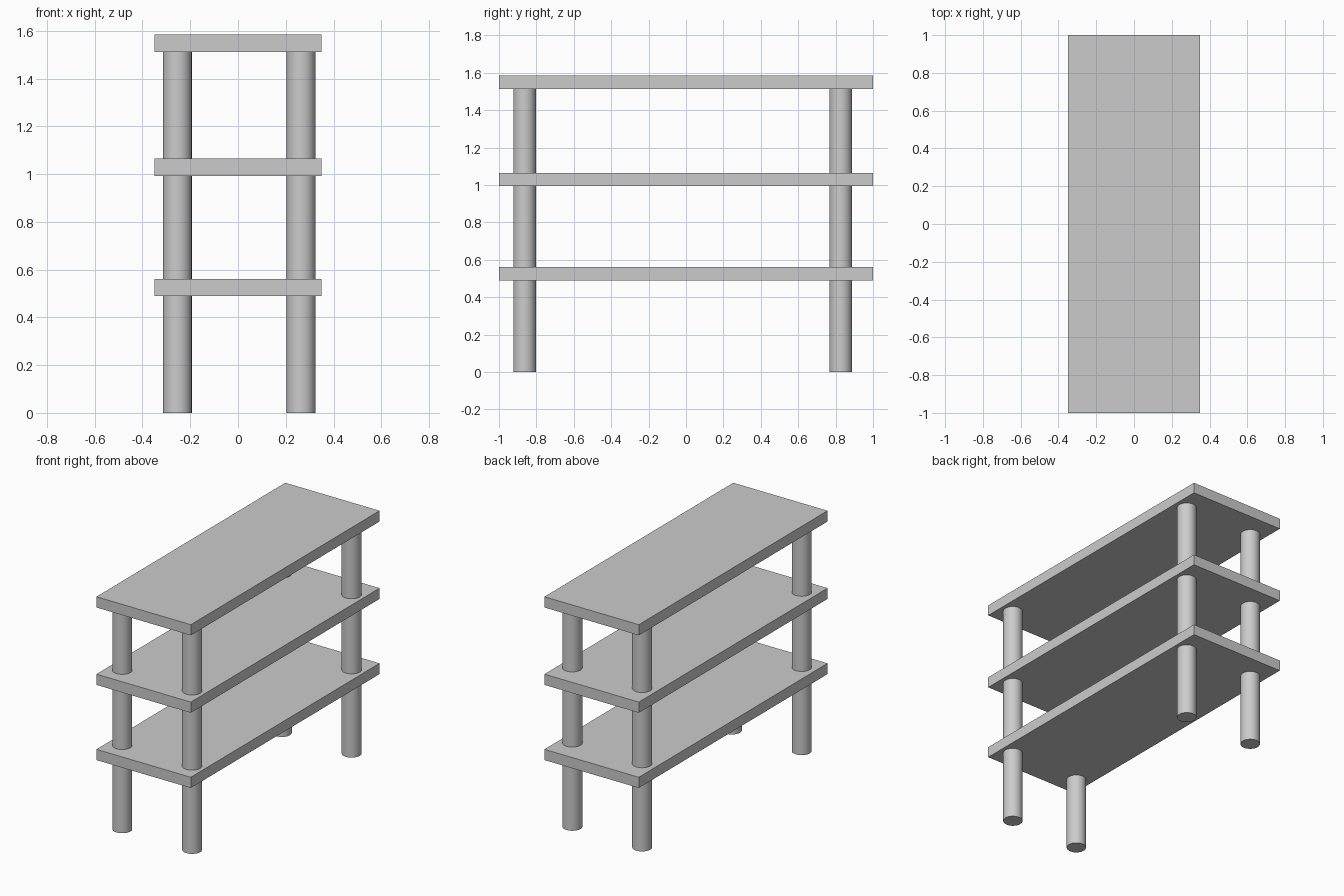
import bpy

cube = bpy.data.objects.get("Cube")
if cube:
    bpy.data.objects.remove(cube, do_unlink=True)

grey = bpy.data.materials.new("light_grey")
grey.use_nodes = True
colour = (0.6, 0.6, 0.6, 1)
grey.diffuse_color = colour
grey.node_tree.nodes["Principled BSDF"].inputs["Base Color"].default_value = colour

WIDTH, LENGTH, THICKNESS = 0.70, 2.0, 0.072
LEG_RADIUS = 0.0605


def finish(name):
    obj = bpy.context.object
    obj.name = obj.data.name = name
    obj.data.materials.append(grey)
    return obj


# Three flat boards
for name, top in (("lower_shelf", 0.561), ("middle_shelf", 1.065), ("top_board", 1.584)):
    bpy.ops.mesh.primitive_cube_add(size=1, location=(0, 0, top - THICKNESS / 2))
    board = finish(name)
    board.scale = (WIDTH, LENGTH, THICKNESS)
    bpy.ops.object.transform_apply(location=False, rotation=False, scale=True)

# Four round legs running through the shelves into the top board
LEG_HEIGHT = 1.54
for side, x in (("right", -0.254), ("left", 0.264)):
    for end, y in (("front", -0.863), ("back", 0.827)):
        bpy.ops.mesh.primitive_cylinder_add(
            vertices=48, radius=LEG_RADIUS, depth=LEG_HEIGHT, location=(x, y, LEG_HEIGHT / 2))
        finish(f"{end}_{side}_leg")
        bpy.ops.object.shade_smooth_by_angle()
